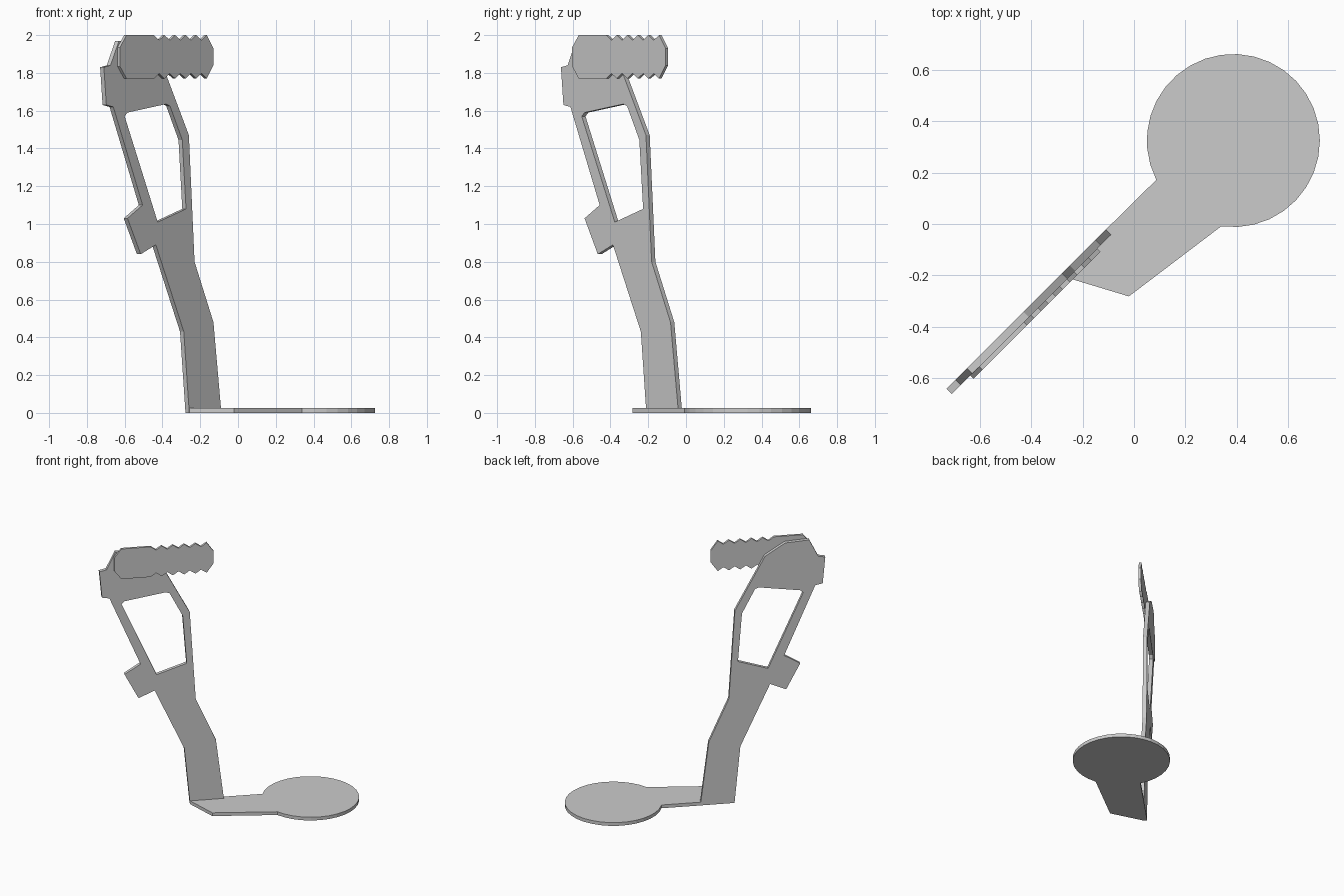
import bpy, bmesh, math
from mathutils import Vector

if "Cube" in bpy.data.objects:
    bpy.data.objects.remove(bpy.data.objects["Cube"])


def plate(name, loops, shift):
    """Solid plate from closed 3D loops (outline, then holes), thickened by shift."""
    bm = bmesh.new()
    edges = []
    for loop in loops:
        vs = [bm.verts.new(p) for p in loop]
        edges += [bm.edges.new((vs[i - 1], v)) for i, v in enumerate(vs)]
    if len(loops) == 1:
        bm.faces.new(vs)
    else:
        bmesh.ops.triangle_fill(bm, edges=edges, use_beauty=True)
    ext = bmesh.ops.extrude_face_region(bm, geom=bm.faces[:], use_keep_orig=True)
    moved = [g for g in ext["geom"] if isinstance(g, bmesh.types.BMVert)]
    bmesh.ops.translate(bm, verts=moved, vec=Vector(shift))
    bmesh.ops.recalc_face_normals(bm, faces=bm.faces[:])
    me = bpy.data.meshes.new(name)
    bm.to_mesh(me)
    bm.free()
    ob = bpy.data.objects.new(name, me)
    bpy.context.collection.objects.link(ob)
    return ob


def diagonal(points, offset):
    """Put an (x, z) profile on the upright diagonal plane y = x + offset."""
    return [(x, x + offset, z) for x, z in points]


# Upright arm with a window and a side tab
arm = [(-0.088, 0), (-0.13, 0.48), (-0.23, 0.80), (-0.26, 1.47), (-0.41, 1.87),
       (-0.51, 1.96), (-0.63, 1.97), (-0.675, 1.84), (-0.71, 1.83), (-0.697, 1.63),
       (-0.66, 1.62), (-0.505, 1.10), (-0.585, 1.03), (-0.515, 0.84), (-0.435, 0.89),
       (-0.287, 0.43), (-0.258, 0)]
window = [(-0.60, 1.57), (-0.585, 1.59), (-0.38, 1.635), (-0.36, 1.625),
          (-0.295, 1.445), (-0.275, 1.08), (-0.425, 1.01)]
plate("arm", [diagonal(arm, 0.048), diagonal(window, 0.048)], (-0.02, 0.02, 0))

# Grip plate: one half profile with serrations, mirrored about its middle height
MID, HALF = 1.885, 0.115
pitch = 0.056
half = [(-0.625, 0.05), (-0.59, HALF), (-0.445, HALF)]
for i in range(5):
    x = -0.445 + i * pitch
    half += [(x + pitch / 2, HALF - 0.027), (x + pitch, HALF)]
half.append((-0.13, 0.045))
grip = [(x, MID + h) for x, h in half] + [(x, MID - h) for x, h in reversed(half)]
plate("grip", [diagonal(grip, 0.022)], (-0.013, 0.013, 0))

# Foot: flat round pad with a tapering neck reaching the arm
CX, CY, R = 0.387, 0.325, 0.337
start, sweep, steps = math.radians(-98), math.radians(305), 28
pad = [(CX + R * math.cos(start + sweep * i / steps),
        CY + R * math.sin(start + sweep * i / steps), 0) for i in range(steps + 1)]
neck = [(-0.108, -0.02, 0), (-0.258, -0.21, 0), (-0.02, -0.282, 0)]
plate("foot", [pad + neck], (0, 0, 0.025))
